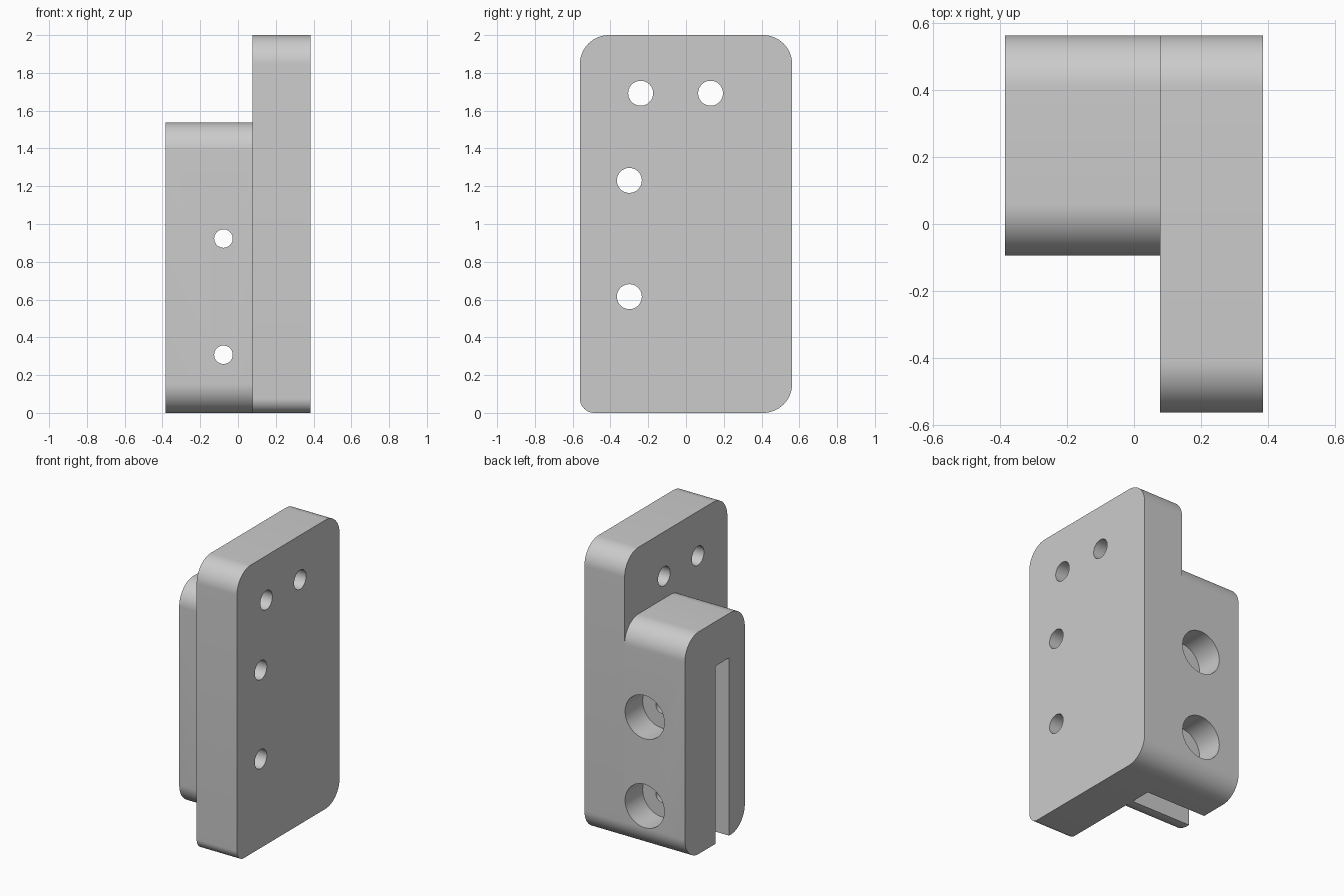
import bpy, bmesh
from math import radians, pi, cos, sin
from mathutils import Matrix

default = bpy.data.objects.get("Cube")
if default:
    bpy.data.objects.remove(default, do_unlink=True)

grey = bpy.data.materials.new("plain_grey")
grey.use_nodes = True
grey.diffuse_color = (0.6, 0.6, 0.6, 1)
grey.node_tree.nodes["Principled BSDF"].inputs["Base Color"].default_value = (0.6, 0.6, 0.6, 1)

U = 1 / 13                      # design unit
BACK, JOIN, SIDE = 0.562, U, 5 * U
SEGMENTS = 16


def add_object(name, bm):
    bmesh.ops.recalc_face_normals(bm, faces=bm.faces)
    mesh = bpy.data.meshes.new(name)
    bm.to_mesh(mesh)
    bm.free()
    mesh.materials.append(grey)
    obj = bpy.data.objects.new(name, mesh)
    bpy.context.collection.objects.link(obj)
    return obj


def rounded_slab(name, x0, x1, y0, y1, height, front_bottom):
    """Slab along x with a rounded outline in the y-z plane."""
    r = 2 * U
    corners = [(y1 - r, height - r, r), (y0 + r, height - r, r),
               (y0 + front_bottom, front_bottom, front_bottom), (y1 - r, r, r)]
    bm = bmesh.new()
    outline = []
    for i, (cy, cz, rad) in enumerate(corners):
        for k in range(SEGMENTS + 1):
            a = (i + k / SEGMENTS) * pi / 2
            outline.append(bm.verts.new((x0, cy + rad * cos(a), cz + rad * sin(a))))
    face = bm.faces.new(outline)
    extruded = bmesh.ops.extrude_face_region(bm, geom=[face])["geom"]
    moved = [v for v in extruded if isinstance(v, bmesh.types.BMVert)]
    bmesh.ops.translate(bm, verts=moved, vec=(x1 - x0, 0, 0))
    # The extrusion keeps the starting cap
    return add_object(name, bm)


def cylinder(centre, radius, depth, axis):
    turn = Matrix.Rotation(pi / 2, 4, "Y" if axis == "X" else "X")
    bm = bmesh.new()
    bmesh.ops.create_cone(bm, cap_ends=True, segments=48, radius1=radius, radius2=radius,
                          depth=depth, matrix=Matrix.Translation(centre) @ turn)
    return add_object("hole_cutter", bm)


def box(x0, x1, y0, y1, z0, z1):
    bm = bmesh.new()
    place = Matrix.Translation(((x0 + x1) / 2, (y0 + y1) / 2, (z0 + z1) / 2))
    bmesh.ops.create_cube(bm, size=1, matrix=place @ Matrix.Diagonal((x1 - x0, y1 - y0, z1 - z0, 1)))
    return add_object("slot_cutter", bm)


def boolean(target, tool, operation="DIFFERENCE"):
    mod = target.modifiers.new("boolean", "BOOLEAN")
    mod.operation, mod.solver, mod.object = operation, "EXACT", tool
    bpy.context.view_layer.objects.active = target
    bpy.ops.object.modifier_apply(modifier=mod.name)
    bpy.data.objects.remove(tool, do_unlink=True)


# Mounting plate with four through holes
plate = rounded_slab("bracket", JOIN, SIDE, -BACK, BACK, 2, U)
for y, z in [(-0.24, 22 * U), (0.13, 22 * U), (-0.30, 16 * U), (-0.30, 8 * U)]:
    boolean(plate, cylinder((3 * U, y, z), 0.066, 1, "X"))

# Clamp block with an open slot and counterbored bolt holes
block = rounded_slab("clamp_block", -SIDE, JOIN, -0.094, BACK, 20 * U, 2 * U)
boolean(block, box(-1, 1, 0.078, 0.226, -1, 16 * U))
for z in (4 * U, 12 * U):
    boolean(block, cylinder((-U, 0.2, z), 0.049, 2, "Y"))
    boolean(block, cylinder((-U, BACK, z), 0.15, 5 * U, "Y"))

# Join into one solid
boolean(plate, block, "UNION")
bpy.ops.object.select_all(action="DESELECT")
plate.select_set(True)
bpy.context.view_layer.objects.active = plate
bpy.ops.object.shade_smooth_by_angle(angle=radians(30))
